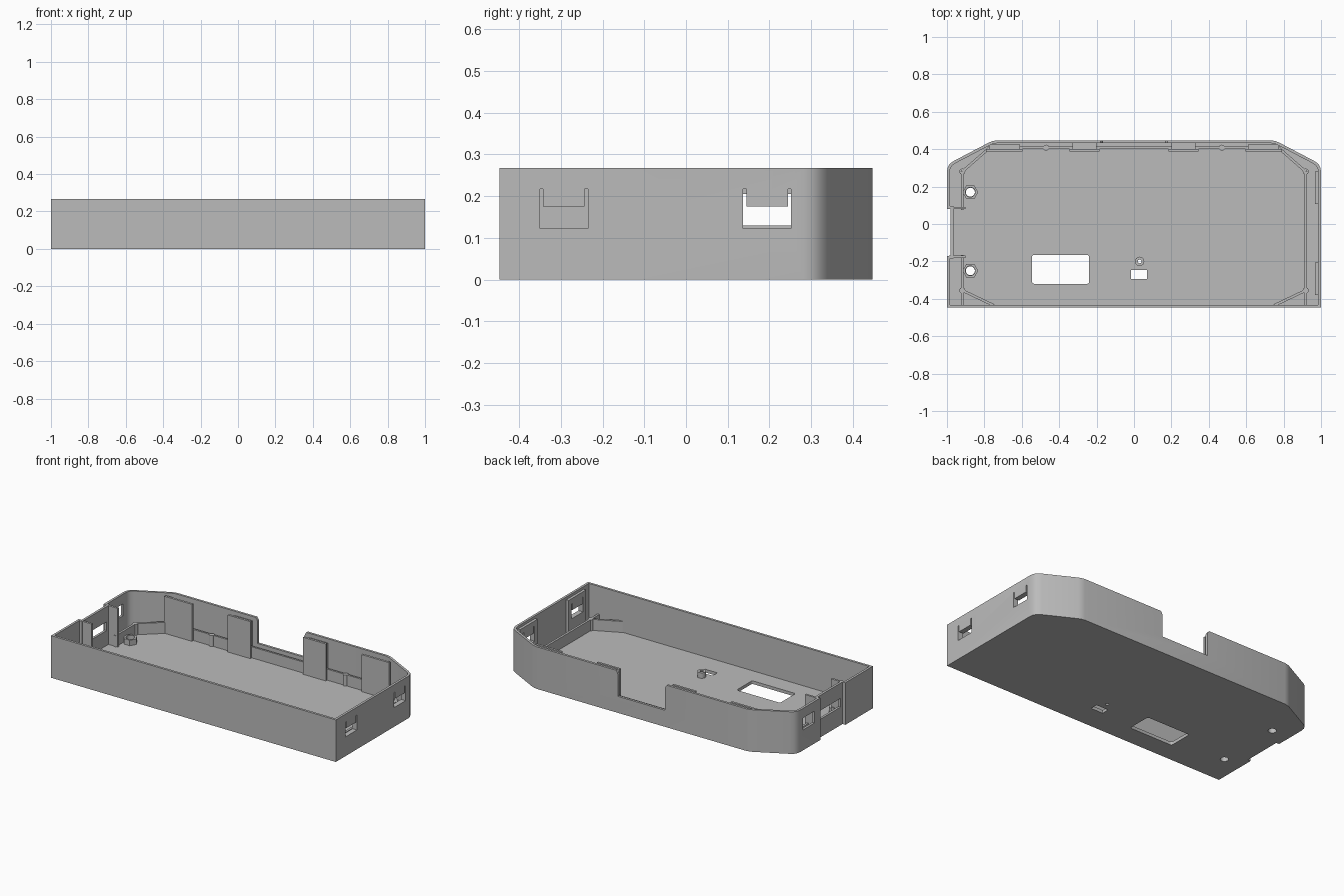
import bpy, bmesh, math
from mathutils import Vector

old = bpy.data.objects.get("Cube")
if old:
    bpy.data.objects.remove(old, do_unlink=True)

grey = bpy.data.materials.new("plastic_grey")
grey.use_nodes = True
grey.diffuse_color = (0.5, 0.5, 0.5, 1)
grey.node_tree.nodes["Principled BSDF"].inputs["Base Color"].default_value = (0.5, 0.5, 0.5, 1)

TOP, FLOOR, WALL, RAIL = 0.267, 0.02, 0.015, 0.09


def prism(name, pts, z0, z1, axis="z"):
    """Extrude a flat profile; axis x reads points as (y, z), axis y as (x, z)."""
    place = {"z": lambda a, b, h: (a, b, h),
             "x": lambda a, b, h: (h, a, b),
             "y": lambda a, b, h: (a, h, b)}[axis]
    bm = bmesh.new()
    face = bm.faces.new([bm.verts.new(place(a, b, z0)) for a, b in pts])
    ext = bmesh.ops.extrude_face_region(bm, geom=[face])
    step = Vector(place(0, 0, z1 - z0))
    bmesh.ops.translate(bm, vec=step, verts=[v for v in ext["geom"] if isinstance(v, bmesh.types.BMVert)])
    bmesh.ops.recalc_face_normals(bm, faces=bm.faces)
    mesh = bpy.data.meshes.new(name)
    bm.to_mesh(mesh)
    bm.free()
    mesh.materials.append(grey)
    ob = bpy.data.objects.new(name, mesh)
    bpy.context.collection.objects.link(ob)
    return ob


def rect(a0, a1, b0, b1):
    return [(a0, b0), (a1, b0), (a1, b1), (a0, b1)]


def ngon(x, y, r, n):
    return [(x + r * math.cos(math.tau * i / n), y + r * math.sin(math.tau * i / n)) for i in range(n)]


def inset(pts, d):
    """Mitred inward offset of a counter-clockwise outline."""
    out = []
    for i, p in enumerate(pts):
        p = Vector(p)
        e1 = (p - Vector(pts[i - 1])).normalized()
        e2 = (Vector(pts[(i + 1) % len(pts)]) - p).normalized()
        n1, n2 = Vector((-e1.y, e1.x)), Vector((-e2.y, e2.x))
        out.append(tuple(p + (n1 + n2) * d / (1 + n1.dot(n2))))
    return out


def cut(ob, *cutters):
    bpy.context.view_layer.objects.active = ob
    for c in cutters:
        mod = ob.modifiers.new("cut", "BOOLEAN")
        mod.operation, mod.solver, mod.object = "DIFFERENCE", "EXACT", c
        bpy.ops.object.modifier_apply(modifier=mod.name)
        bpy.data.objects.remove(c, do_unlink=True)


def strip(name, a, b, t, z1):
    """Low straight rib between two points on the floor."""
    a, b = Vector(a), Vector(b)
    d = (b - a).normalized()
    n = Vector((-d.y, d.x)) * t / 2
    return prism(name, [a - n, b - n, b + n, a + n], FLOOR - 0.005, z1)


def ring(name, x, y, r, hole, n, z1):
    ob = prism(name, ngon(x, y, r, n), FLOOR - 0.005, z1)
    cut(ob, prism("cutter", ngon(x, y, hole, 24), -0.1, 0.3))
    return ob


def snap_cut(y0, y1, s=0.008):
    """U-shaped opening that leaves a hanging snap tab."""
    lo, mid, hi = 0.122, 0.175, 0.217
    pts = [(y0, lo), (y1, lo), (y1, hi), (y1 - s, hi), (y1 - s, mid), (y0 + s, mid), (y0 + s, hi), (y0, hi)]
    return prism("cutter", pts, 0.9, 1.1, "x")


# Tray outline: rounded rear chamfers and a shallow recess in the -x side
corner = [(1, 0.28), (0.996, 0.302), (0.985, 0.322), (0.962, 0.338), (0.775, 0.436), (0.757, 0.443), (0.735, 0.447)]
outline = [(-1, -0.447), (1, -0.447)] + corner + [(-x, y) for x, y in reversed(corner)]
outline += [(-1, 0.08), (-0.98, 0.08), (-0.98, -0.17), (-1, -0.17)]
tray = prism("tray", outline, 0, TOP)
cut(tray, prism("cutter", inset(outline, WALL), FLOOR, 0.5))

# Thicker wall pads around the snap tabs
snaps = [(-0.35, -0.235), (0.137, 0.252)]
pads = [prism("snap_pad", rect(0.968, 0.99, y0 - 0.03, y1 + 0.03), FLOOR - 0.005, 0.25) for y0, y1 in snaps]
for (y0, y1), pad in zip(snaps, pads):
    cut(tray, snap_cut(y0, y1))
    cut(pad, snap_cut(y0, y1))

# Rear notch with eased top corners
notch = [(-0.165, 0.105), (0.165, 0.105), (0.165, 0.245), (0.172, 0.26), (0.19, 0.28),
         (-0.19, 0.28), (-0.172, 0.26), (-0.165, 0.245)]
cut(tray, prism("cutter", notch, 0.42, 0.5, "y"))

# Side window, side slot and floor openings
w = rect(-0.545, -0.24, -0.32, -0.165)
r = 0.012
window = []
for i, (x, y) in enumerate(w):
    cx, cy = x + (r if i in (0, 3) else -r), y + (r if i < 2 else -r)
    for k in range(5):
        a = math.pi + math.pi / 2 * (i + k / 4)
        window.append((cx + r * math.cos(a), cy + r * math.sin(a)))
nuts = [(-0.875, 0.17), (-0.875, -0.25)]
cut(tray,
    prism("cutter", rect(0.137, 0.255, 0.13, 0.205), -1.1, -0.95, "x"),
    prism("cutter", rect(-0.15, 0.06, 0.115, 0.17), -1.1, -0.95, "x"),
    prism("cutter", window, -0.1, 0.1),
    prism("cutter", rect(-0.015, 0.07, -0.293, -0.245), -0.1, 0.1),
    prism("cutter", ngon(0.03, -0.2, 0.01, 20), -0.1, 0.1),
    *[prism("cutter", ngon(x, y, 0.024, 24), -0.1, 0.1) for x, y in nuts])

# Hexagonal nut seats and small screw boss
for x, y in nuts:
    ring("nut_seat", x, y, 0.042, 0.026, 6, 0.055)
ring("screw_boss", 0.03, -0.2, 0.025, 0.01, 24, 0.055)

# Low inner ribs following the wall
for s in (-1, 1):
    strip("front_corner_rib", (s * 0.918, -0.355), (s * 0.75, -0.435), 0.014, RAIL)
    strip("rear_corner_rib", (s * 0.918, 0.28), (s * 0.775, 0.405), 0.014, RAIL)
    spans = [(-0.436, 0.28)] if s > 0 else [(-0.436, -0.165), (0.075, 0.28)]
    for y0, y1 in spans:
        strip("side_rib", (s * 0.918, y0), (s * 0.918, y1), 0.014, RAIL)
    for x, y in ((0.918, 0.28), (0.918, -0.355), (0.47, 0.408)):
        ring("rib_peg", s * x, y, 0.016, 0.007, 16, RAIL)
strip("rear_rib", (-0.78, 0.408), (0.78, 0.408), 0.012, RAIL)

# Upright rear clips: a front plate on a narrower backing
for s in (-1, 1):
    for x0, x1 in ((0.185, 0.345), (0.595, 0.79)):
        a, b = sorted((s * x0, s * x1))
        prism("clip_plate", rect(a, b, 0.388, 0.402), FLOOR - 0.005, 0.255)
        far = 0.425 if x1 > 0.7 else 0.436
        prism("clip_backing", rect(a + 0.015, b - 0.015, 0.401, far), FLOOR - 0.005, 0.24)

# Tall plates beside the side recess
for y0 in (-0.182, 0.079):
    prism("recess_plate", rect(-0.99, -0.9, y0, y0 + 0.013), FLOOR - 0.005, TOP - 0.001)

# Smooth rounded surfaces, keep edges sharp
bpy.ops.object.select_all(action="DESELECT")
for ob in bpy.context.collection.objects:
    if ob.type == "MESH" and ob.name.split(".")[0] in ("tray", "rib_peg", "screw_boss", "nut_seat"):
        ob.select_set(True)
        bpy.context.view_layer.objects.active = ob
bpy.ops.object.shade_smooth_by_angle(angle=math.radians(30))
